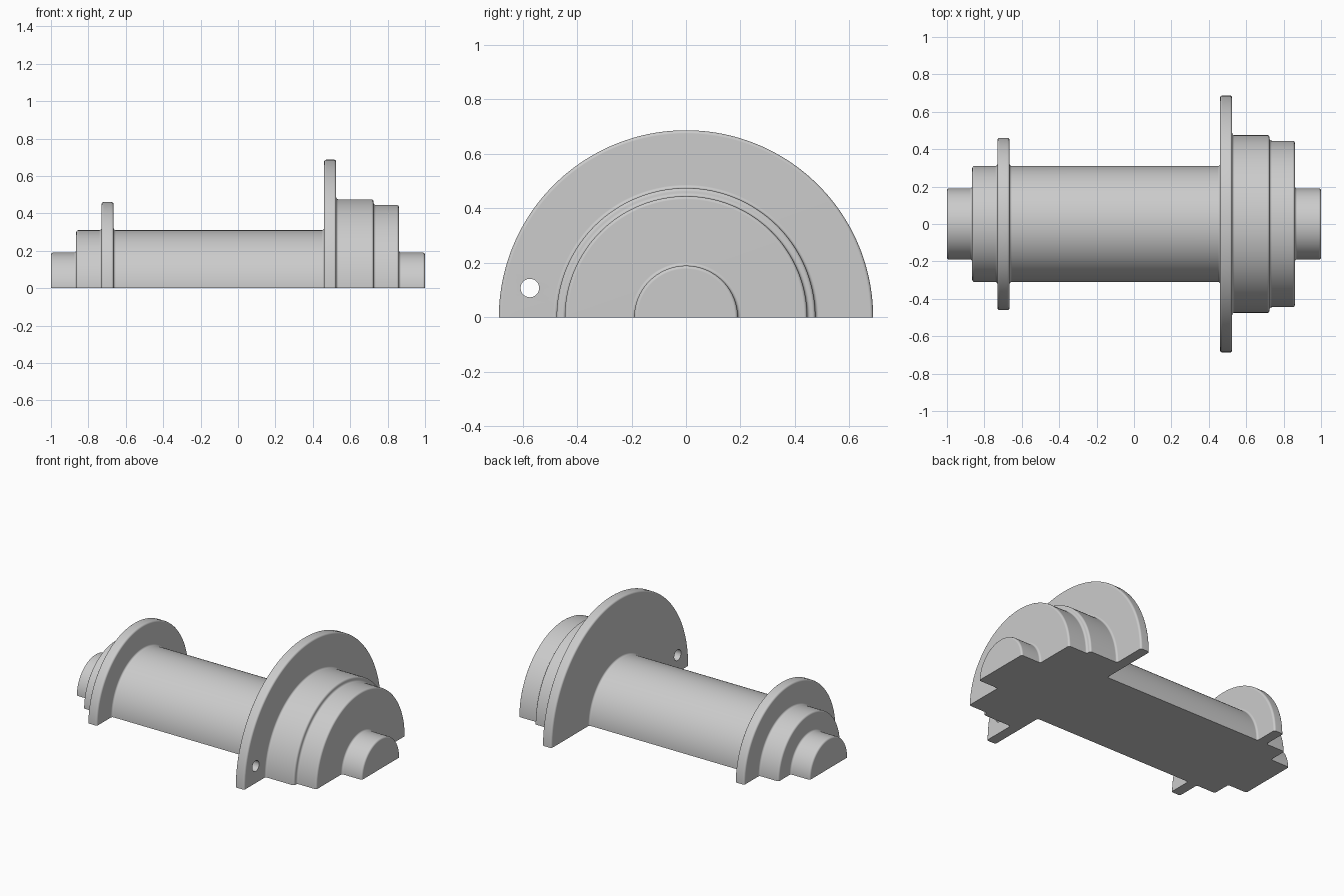
import bpy, bmesh
from math import sin, cos, pi
from mathutils import Vector, Matrix

cube = bpy.data.objects.get("Cube")
if cube:
    bpy.data.objects.remove(cube, do_unlink=True)

# One plain grey
grey = bpy.data.materials.new("plain grey")
grey.use_nodes = True
colour = (0.6, 0.6, 0.6, 1)
grey.diffuse_color = colour
grey.node_tree.nodes["Principled BSDF"].inputs["Base Color"].default_value = colour

ARC = 96      # segments round the half turn
FILLET = 0.012
STEPS = 4

# Stepped shaft: (right-hand end, radius) of each section, starting at x = -1
sections = [
    (-0.865, 0.19),    # thin journal
    (-0.73, 0.31),     # shoulder
    (-0.665, 0.46),    # small flange
    (0.46, 0.31),      # barrel
    (0.525, 0.687),    # large flange
    (0.725, 0.475),    # hub
    (0.86, 0.445),     # hub step
    (1.0, 0.19),       # thin journal
]


def rounded_profile():
    corners, x = [Vector((-1, 0))], -1
    for end, radius in sections:
        corners += [Vector((x, radius)), Vector((end, radius))]
        x = end
    corners.append(Vector((x, 0)))
    points = []
    for before, here, after in zip(corners, corners[1:], corners[2:]):
        a = (before - here).normalized() * FILLET
        b = (after - here).normalized() * FILLET
        for i in range(STEPS + 1):
            t = i / STEPS * pi / 2
            points.append(here + a * (1 - sin(t)) + b * (1 - cos(t)))
    return points


def half_turned_solid(name, profile):
    bm = bmesh.new()
    rings = []
    for x, r in profile:
        rings.append([bm.verts.new((x, r * cos(pi * k / ARC), r * sin(pi * k / ARC)))
                      for k in range(ARC + 1)])
    for a, b in zip(rings, rings[1:]):
        for k in range(ARC):
            bm.faces.new((a[k], b[k], b[k + 1], a[k + 1]))
    # Half-disc ends and the flat cut underneath
    bm.faces.new(rings[0])
    bm.faces.new(rings[-1][::-1])
    bm.faces.new([r[0] for r in rings] + [r[-1] for r in reversed(rings)])
    # The cut crosses the axis, so it shares its edges with both ends
    bmesh.ops.recalc_face_normals(bm, faces=bm.faces)
    mesh = bpy.data.meshes.new(name)
    bm.to_mesh(mesh)
    bm.free()
    obj = bpy.data.objects.new(name, mesh)
    bpy.context.collection.objects.link(obj)
    mesh.materials.append(grey)
    return obj


shaft = half_turned_solid("flanged_half_shaft", rounded_profile())

# Cord hole through the large flange
bpy.ops.mesh.primitive_cylinder_add(vertices=32, radius=0.034, depth=0.2,
                                    location=(0.4925, -0.573, 0.108),
                                    rotation=(0, pi / 2, 0))
cutter = bpy.context.object
cutter.name = "hole_cutter"
cutter.data.materials.append(grey)
cutter.hide_render = True
cut = shaft.modifiers.new("hole", 'BOOLEAN')
cut.operation = 'DIFFERENCE'
cut.solver = 'EXACT'
cut.object = cutter

bpy.ops.object.select_all(action='DESELECT')
shaft.select_set(True)
bpy.context.view_layer.objects.active = shaft
bpy.ops.object.modifier_apply(modifier=cut.name)
bpy.data.objects.remove(cutter, do_unlink=True)

# Smooth rounds, flat discs
bpy.ops.object.shade_smooth_by_angle(angle=pi / 6)
weighted = shaft.modifiers.new("weighted normals", 'WEIGHTED_NORMAL')
weighted.keep_sharp = True
